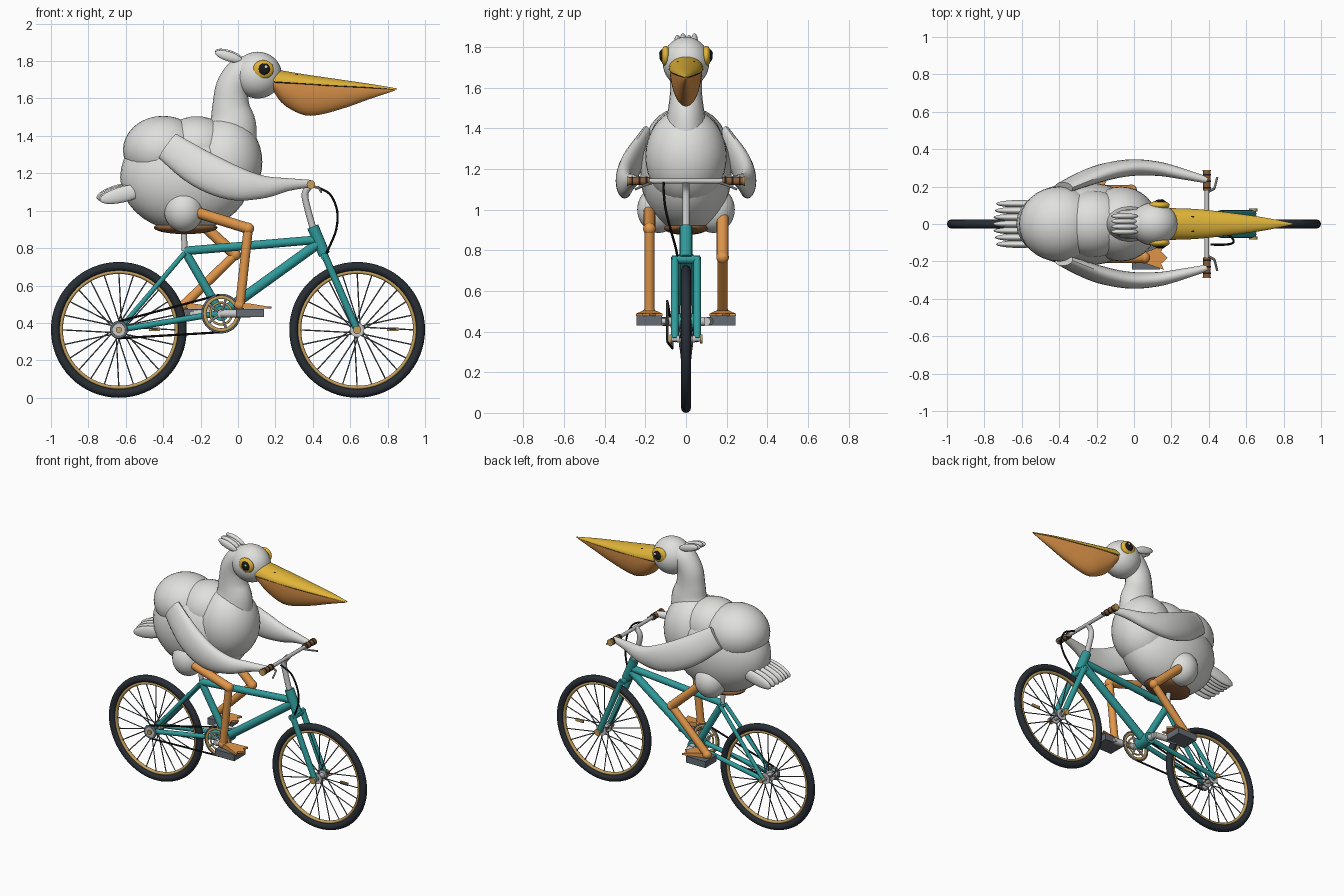
import bpy, bmesh, math
from mathutils import Vector, Matrix

if "Cube" in bpy.data.objects:
    bpy.data.objects.remove(bpy.data.objects["Cube"])

def material(name, r, g, b):
    m = bpy.data.materials.new(name)
    m.diffuse_color = (r, g, b, 1)
    m.use_nodes = True
    m.node_tree.nodes["Principled BSDF"].inputs["Base Color"].default_value = m.diffuse_color
    return m

WHITE = material("feather white", .74, .74, .72)
TEAL = material("teal paint", .03, .33, .33)
TYRE = material("tyre dark", .022, .028, .036)
ORANGE = material("skin orange", .76, .31, .07)
YELLOW = material("beak yellow", .75, .46, .04)
GOLD = material("rim gold", .55, .35, .11)
STEEL = material("steel", .58, .58, .58)
BROWN = material("leather brown", .25, .11, .04)
GREY = material("dark grey", .13, .15, .17)
BLACK = material("black", .01, .01, .012)

def finish(name, bm, mat, angle=40):
    bmesh.ops.recalc_face_normals(bm, faces=bm.faces)
    me = bpy.data.meshes.new(name)
    bm.to_mesh(me)
    bm.free()
    me.materials.append(mat)
    me.shade_smooth()
    me.set_sharp_from_angle(angle=math.radians(angle))
    ob = bpy.data.objects.new(name, me)
    bpy.context.collection.objects.link(ob)
    return ob

def ellipsoid(name, c, r, mat, tilt=0, yaw=0):
    bm = bmesh.new()
    m = (Matrix.Translation(c) @ Matrix.Rotation(yaw, 4, 'Z') @ Matrix.Rotation(tilt, 4, 'Y')
         @ Matrix.Diagonal((*r, 1)))
    bmesh.ops.create_uvsphere(bm, u_segments=32, v_segments=18, radius=1, matrix=m)
    return finish(name, bm, mat)

def rods(name, items, mat, seg=16):
    """Straight cylinders (a, b, radius) joined in one part."""
    bm = bmesh.new()
    for a, b, r in items:
        a, b = Vector(a), Vector(b)
        q = (b - a).to_track_quat('Z', 'Y').to_matrix().to_4x4()
        bmesh.ops.create_cone(bm, cap_ends=True, segments=seg, radius1=r, radius2=r,
                              depth=(b - a).length, matrix=Matrix.Translation((a + b) / 2) @ q)
    return finish(name, bm, mat)

def box(name, c, s, mat):
    bm = bmesh.new()
    bmesh.ops.create_cube(bm, size=1, matrix=Matrix.Translation(c) @ Matrix.Diagonal((*s, 1)))
    return finish(name, bm, mat)

def ring(name, c, major, minor, mat, flat=1):
    bpy.ops.mesh.primitive_torus_add(location=c, rotation=(math.pi / 2, 0, 0), major_radius=major,
                                     minor_radius=minor, major_segments=64, minor_segments=12)
    ob = bpy.context.object
    ob.name = name
    ob.scale.z = flat
    ob.data.shade_smooth()
    ob.data.materials.append(mat)

def loft(name, secs, mat, arc=(0, 2 * math.pi), seg=20, sub=5):
    """Smooth skin through sections (x, y, z, half width, half height)."""
    n = len(secs)
    pts = []
    for i in range(n - 1):
        p = [Vector(secs[min(max(j, 0), n - 1)]) for j in range(i - 1, i + 3)]
        for k in range(sub):
            t = k / sub
            pts.append(.5 * (2 * p[1] + (p[2] - p[0]) * t + (2 * p[0] - 5 * p[1] + 4 * p[2] - p[3]) * t * t
                             + (3 * p[1] - p[0] - 3 * p[2] + p[3]) * t ** 3))
    pts.append(Vector(secs[-1]))
    bm, loops = bmesh.new(), []
    full = arc[1] - arc[0] > 6.2
    for i, p in enumerate(pts):
        c = Vector(p[:3])
        t = (Vector(pts[min(i + 1, len(pts) - 1)][:3]) - Vector(pts[max(i - 1, 0)][:3])).normalized()
        side = Vector((0, 1, 0))
        side = (side - t * side.dot(t)).normalized()
        up = t.cross(side)
        angs = [arc[0] + (arc[1] - arc[0]) * k / (seg if full else seg - 1) for k in range(seg)]
        loops.append([bm.verts.new(c + side * p[3] * math.cos(a) + up * p[4] * math.sin(a)) for a in angs])
    for a, b in zip(loops, loops[1:]):
        for k in range(seg):
            j = (k + 1) % seg
            bm.faces.new((a[k], a[j], b[j], b[k]))
    bm.faces.new(loops[0])
    bm.faces.new(loops[-1])
    return finish(name, bm, mat)

# ---- wheels
R, WX = .363, .637
for label, x in (("rear", -WX), ("front", WX)):
    ring(label + "_tyre", (x, 0, R), R - .024, .024, TYRE)
    ring(label + "_rim", (x, 0, R), .309, .01, GOLD, 1.3)
    spokes = []
    for k in range(24):
        a = math.tau * k / 24
        h = a + (.5 if k % 4 < 2 else -.5)
        s = 1 if k % 2 else -1
        spokes.append(((x + .03 * math.cos(h), s * .03, R + .03 * math.sin(h)),
                       (x + .305 * math.cos(a), 0, R + .305 * math.sin(a)), .0035))
    rods(label + "_spokes", spokes, GREY, 6)
    rods(label + "_hub", [((x, -.045, R), (x, .045, R), .018), ((x, -.034, R), (x, -.028, R), .038),
                          ((x, .028, R), (x, .034, R), .038), ((x, -.072, R), (x, .072, R), .012)], STEEL)
    rods(label + "_axle_nuts", [((x, s * .068, R), (x, s * .082, R), .022 if x > 0 else .016)
                                for s in (-1, 1)], GOLD)
    box(label + "_reflector", (x + .19, 0, R + .004), (.06, .012, .018), GOLD)

# ---- frame
BB, SEAT = Vector((-.09, 0, .45)), Vector((-.285, 0, .785))
HT, HB, CROWN = Vector((.4, 0, .915)), Vector((.462, 0, .765)), Vector((.465, 0, .75))
rods("frame_main_tubes", [(BB, SEAT, .023), (SEAT, (.425, 0, .845), .023), (BB, (.43, 0, .825), .027),
                          (HT, HB, .031), (BB - Vector((0, .055, 0)), BB + Vector((0, .055, 0)), .04)], TEAL)
stays, blades = [], [((.462, -.07, .755), (.462, .07, .755), .02)]
for s in (-1, 1):
    axle = Vector((-WX, s * .052, R))
    stays += [(BB + Vector((-.02, s * .04, 0)), axle, .016), (SEAT + Vector((0, s * .025, -.01)), axle, .013)]
    blades.append(((.462, s * .055, .765), (WX, s * .055, R), .019))
rods("rear_stays", stays, TEAL)
rods("fork", blades, TEAL)

# ---- saddle, stem, handlebar
rods("seat_post", [(SEAT, (-.29, 0, .9), .016)], STEEL)
ellipsoid("saddle", (-.28, 0, .91), (.17, .11, .035), BROWN)
loft("stem", [(.4, 0, .91, .018, .018), (.375, 0, 1.0, .018, .018), (.358, 0, 1.09, .018, .018),
              (.39, 0, 1.14, .018, .018)], STEEL)
rods("handlebar", [((.39, -.28, 1.14), (.39, .28, 1.14), .012)], STEEL)
for s in (-1, 1):
    rods("grip", [((.39, s * .18, 1.14), (.39, s * .285, 1.14), .02)], BROWN)
    rods("grip_bands", [((.39, s * y, 1.14), (.39, s * (y + .008), 1.14), .022) for y in (.19, .225, .26)], BLACK)
    rods("grip_end", [((.39, s * .283, 1.14), (.39, s * .29, 1.14), .023)], GOLD)
    rods("brake_lever", [((.39, s * .17, 1.13), (.43, s * .19, 1.125), .007),
                         ((.43, s * .19, 1.125), (.445, s * .25, 1.1), .006)], STEEL, 8)
w = .006
loft("brake_cable", [(.41, -.11, 1.13, w, w), (.49, -.11, 1.09, w, w), (.53, -.1, 1.0, w, w),
                     (.525, -.075, .9, w, w), (.49, -.05, .81, w, w), (.46, -.04, .75, w, w)], BLACK, seg=8)

# ---- drivetrain
CY = -.092
ring("chainring", (BB.x, CY, BB.z), .088, .01, GOLD, .6)
ring("chainring_teeth", (BB.x, CY, BB.z), .1, .006, GREY, .8)
ring("chainring_inner", (BB.x, CY, BB.z), .058, .006, GOLD, .6)
rods("chainring_arms", [((BB.x, CY, BB.z), (BB.x + .085 * math.cos(a), CY, BB.z + .085 * math.sin(a)), .007)
                        for a in [math.tau * k / 5 for k in range(5)]], STEEL, 8)
ring("rear_sprocket", (-WX, CY + .025, R), .04, .008, GREY, .8)
rods("sprocket_plate", [((-WX, CY + .02, R), (-WX, CY + .03, R), .034)], STEEL, 24)
rods("chain", [((BB.x - .01, CY, BB.z + s * .1), (-WX, CY + .025, R + s * .045), .006) for s in (-1, 1)], BLACK, 8)
rods("crank_spindle", [((BB.x, -.115, BB.z), (BB.x, .09, BB.z), .022)], STEEL)

# ---- legs, feet and pedals
def foot(name, x, y, z):
    bm = bmesh.new()
    outline = [(-.02, -.018), (.05, -.03), (.15, -.065), (.135, -.033), (.17, 0),
               (.135, .033), (.15, .065), (.05, .03), (-.02, .018)]
    lo = [bm.verts.new((x + a, y + b, z)) for a, b in outline]
    hi = [bm.verts.new((x + a, y + b, z + (.028 if a < .06 else .012))) for a, b in outline]
    bm.faces.new(lo)
    bm.faces.new(hi)
    for i in range(9):
        j = (i + 1) % 9
        bm.faces.new((lo[i], lo[j], hi[j], hi[i]))
    finish(name, bm, ORANGE, 30)

for label, s, hip, knee, ankle in (("near", -1, (-.25, 1.0), (.055, .905), (.01, .495)),
                                   ("far", 1, (-.25, .98), (-.015, .765), (-.29, .495))):
    y = s * .18
    p = [Vector((q[0], y, q[1])) for q in (hip, knee, ankle)]
    rods(label + "_leg", [(p[0], p[1], .029), (p[1], p[2], .025)], ORANGE)
    ellipsoid(label + "_knee", p[1], (.031,) * 3, ORANGE)
    ellipsoid(label + "_ankle", p[2], (.03, .03, .028), ORANGE)
    foot(label + "_foot", ankle[0], y, .476)
    px = BB.x - s * .155
    box(label + "_pedal", (px, y, .453), (.15, .125, .045), GREY)
    rods(label + "_crank", [((BB.x, s * .1, BB.z), (px, s * .125, BB.z), .021),
                            ((px, s * .1, BB.z), (px, s * .2, BB.z), .014)], STEEL)
    ellipsoid(label + "_thigh", (-.29, s * .135, 1.0), (.105, .105, .115), WHITE)

# ---- body, neck and head
ellipsoid("body", (-.28, 0, 1.18), (.35, .225, .29), WHITE)
ellipsoid("back", (-.4, 0, 1.325), (.215, .2, .182), WHITE)
ellipsoid("mid_back", (-.22, 0, 1.33), (.2, .18, .175), WHITE)
ellipsoid("chest", (-.07, 0, 1.26), (.2, .2, .24), WHITE)
loft("neck", [(-.06, 0, 1.36, .12, .17), (-.03, 0, 1.46, .095, .13), (-.038, 0, 1.56, .08, .1),
              (-.03, 0, 1.66, .078, .088), (.02, 0, 1.735, .08, .085), (.08, 0, 1.75, .08, .08)], WHITE)
ellipsoid("head", (.105, 0, 1.725), (.13, .115, .125), WHITE)
for k in range(4):
    ellipsoid("crest_feather", (-.05, -.042 + .028 * k, 1.825 + .008 * (k % 2)), (.075, .016, .026), WHITE, .3)
for k in range(-3, 4):
    ellipsoid("tail_feather", (-.63 + .006 * abs(k), .036 * k, 1.1 - .004 * abs(k)), (.13, .02, .042), WHITE, -.25)

# ---- wings reaching to the grips
for s in (-1, 1):
    loft("wing", [(x, s * y, z, a, b) for x, y, z, a, b in (
        (-.375, .195, 1.345, .03, .08), (-.2, .265, 1.225, .045, .1), (-.03, .3, 1.15, .045, .093),
        (.13, .295, 1.127, .038, .062), (.27, .265, 1.14, .028, .034), (.39, .235, 1.145, .018, .02))], WHITE)
    # eyes
    ellipsoid("eye_patch", (.135, s * .1, 1.755), (.056, .024, .05), YELLOW)
    ellipsoid("eye", (.14, s * .117, 1.757), (.031, .014, .031), BLACK)
    ellipsoid("eye_glint", (.15, s * .13, 1.769), (.008, .003, .008), WHITE)
    ellipsoid("nostril", (.31, s * .037, 1.725), (.016, .008, .006), BLACK)

# ---- beak and pouch
loft("upper_beak", [(.19, 0, 1.69, .085, .068), (.33, 0, 1.681, .08, .052), (.5, 0, 1.67, .062, .038),
                    (.7, 0, 1.659, .034, .02), (.85, 0, 1.648, .004, .006)], YELLOW, (0, math.pi))
loft("beak_line", [(.2, 0, 1.685, .084, .006), (.5, 0, 1.667, .062, .005), (.84, 0, 1.648, .004, .003)], BLACK)
loft("pouch", [(.19, 0, 1.685, .078, .045), (.25, 0, 1.682, .08, .115), (.36, 0, 1.676, .075, .165),
               (.46, 0, 1.67, .065, .155), (.58, 0, 1.662, .05, .112), (.7, 0, 1.656, .033, .062),
               (.84, 0, 1.647, .004, .005)], ORANGE, (math.pi, 2 * math.pi))
